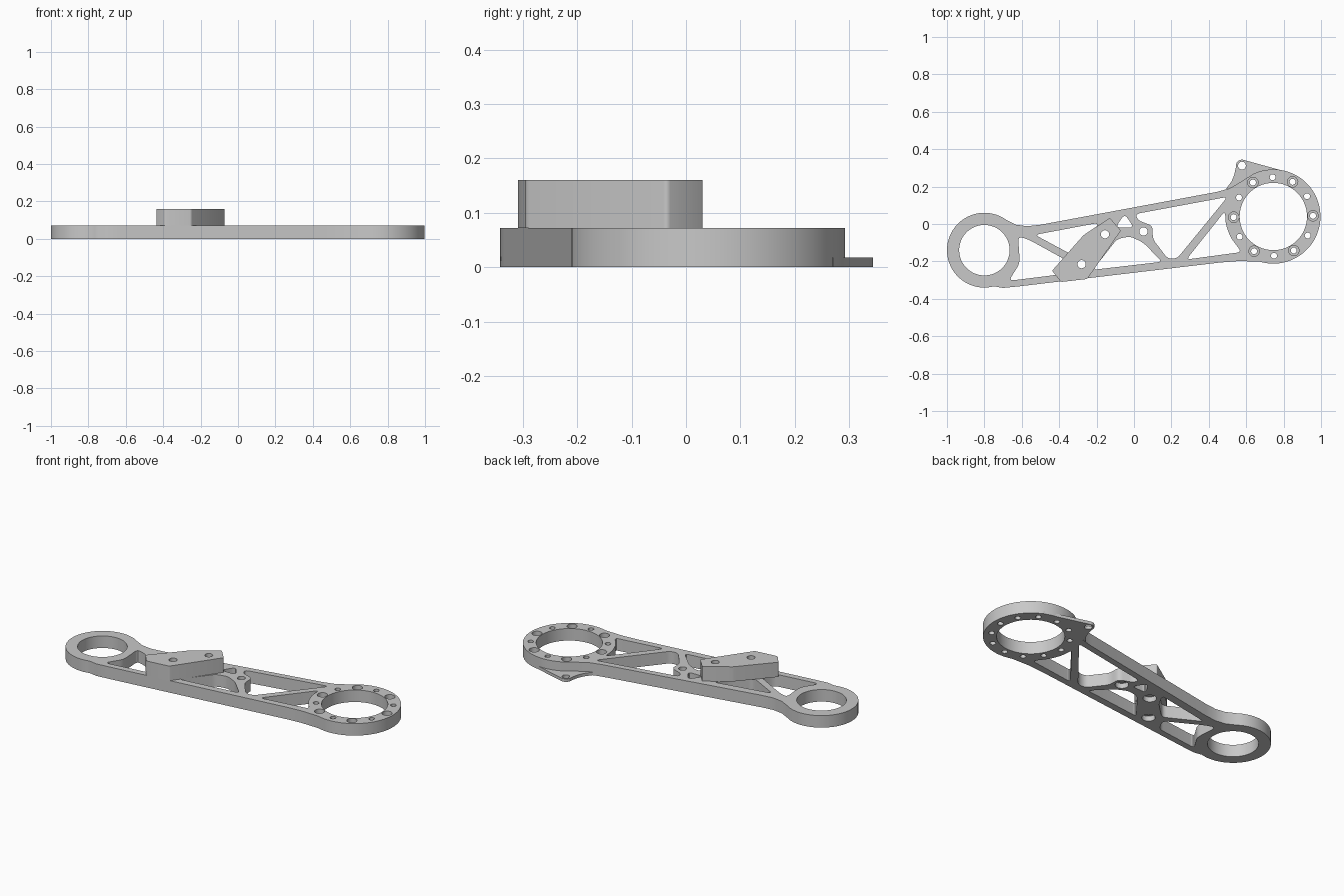
import bpy, bmesh
from math import sin, cos, radians, pi
from mathutils import Vector, Matrix

if "Cube" in bpy.data.objects:
    bpy.data.objects.remove(bpy.data.objects["Cube"])

GREY = bpy.data.materials.new("light_grey")
GREY.use_nodes = True
GREY.diffuse_color = (0.58, 0.58, 0.58, 1)
GREY.node_tree.nodes["Principled BSDF"].inputs["Base Color"].default_value = GREY.diffuse_color

THICK, BLOCK_TOP, TAB_TOP = 0.072, 0.16, 0.018
SMALL_EYE = (-0.8, -0.14)
BIG_EYE = (0.745, 0.04)


def arc(center, r, a0, a1, n):
    """Points on an arc, angles in degrees."""
    steps = [radians(a0 + (a1 - a0) * i / n) for i in range(n + 1)]
    return [(center[0] + r * cos(a), center[1] + r * sin(a)) for a in steps]


def circle(center, r, n=24):
    return arc(center, r, 0, 360, n)[:-1]


def rounded(points, r, steps=5):
    """Closed polygon with softened corners."""
    pts = [Vector(p) for p in points]
    out = []
    for i, p in enumerate(pts):
        a, b = pts[i - 1] - p, pts[(i + 1) % len(pts)] - p
        start = p + a.normalized() * min(r, a.length * 0.45)
        end = p + b.normalized() * min(r, b.length * 0.45)
        for k in range(steps + 1):
            t = k / steps
            out.append(tuple(start * (1 - t) ** 2 + p * 2 * t * (1 - t) + end * t * t))
    return out


def baked_mesh(obj):
    deps = bpy.context.evaluated_depsgraph_get()
    return bpy.data.meshes.new_from_object(obj.evaluated_get(deps))


def plate(name, loops, z0, z1):
    """Flat solid from an outline followed by its hole loops."""
    curve = bpy.data.curves.new(name, "CURVE")
    curve.dimensions, curve.fill_mode = "2D", "BOTH"
    curve.extrude = (z1 - z0) / 2
    for loop in loops:
        spline = curve.splines.new("POLY")
        spline.points.add(len(loop) - 1)
        for point, (x, y) in zip(spline.points, loop):
            point.co = (x, y, 0, 1)
        spline.use_cyclic_u = True
    temp = bpy.data.objects.new(name + "_curve", curve)
    bpy.context.collection.objects.link(temp)
    mesh = baked_mesh(temp)
    bpy.data.objects.remove(temp)
    bm = bmesh.new()
    bm.from_mesh(mesh)
    bmesh.ops.remove_doubles(bm, verts=bm.verts, dist=0.0001)
    bmesh.ops.translate(bm, verts=bm.verts, vec=(0, 0, (z0 + z1) / 2))
    bmesh.ops.recalc_face_normals(bm, faces=bm.faces)
    bm.to_mesh(mesh)
    bm.free()
    mesh.materials.clear()
    mesh.materials.append(GREY)
    obj = bpy.data.objects.new(name, mesh)
    bpy.context.collection.objects.link(obj)
    return obj


def counterbore(obj, bores):
    """Cut round recesses given as (center, radius, z0, z1)."""
    bm = bmesh.new()
    for (x, y), r, z0, z1 in bores:
        bmesh.ops.create_cone(bm, cap_ends=True, segments=24, radius1=r, radius2=r,
                              depth=z1 - z0, matrix=Matrix.Translation((x, y, (z0 + z1) / 2)))
    mesh = bpy.data.meshes.new("recess_cutter")
    bm.to_mesh(mesh)
    bm.free()
    mesh.materials.append(GREY)
    cutter = bpy.data.objects.new("recess_cutter", mesh)
    cutter.hide_render = True
    bpy.context.collection.objects.link(cutter)
    mod = obj.modifiers.new("recesses", "BOOLEAN")
    mod.object, mod.operation, mod.solver = cutter, "DIFFERENCE", "EXACT"
    bpy.context.view_layer.update()
    result = baked_mesh(obj)
    obj.modifiers.clear()
    obj.data = result
    bpy.data.objects.remove(cutter)


def smooth(obj):
    bpy.ops.object.select_all(action="DESELECT")
    obj.select_set(True)
    bpy.context.view_layer.objects.active = obj
    bpy.ops.object.shade_smooth_by_angle(angle=radians(30))


# Arm outline: small eye, lower edge, big eye, upper edge
outline = arc(SMALL_EYE, 0.2, 55, 285, 40)
outline += [(-0.7, -0.342), (-0.62, -0.334), (0.46, -0.206), (0.56, -0.198)]
outline += arc(BIG_EYE, 0.252, 253, 475, 44)
outline += [(0.57, 0.225), (0.51, 0.19), (0.44, 0.171), (-0.5, -0.004),
            (-0.57, -0.012), (-0.63, -0.004)]

# Weight-saving windows between the struts
windows = [
    rounded([(-0.62, -0.065), (-0.56, -0.085), (-0.36, -0.195), (-0.4, -0.27),
             (-0.67, -0.304), (-0.61, -0.21)], 0.03),
    rounded([(-0.53, -0.058), (-0.19, 0.006), (-0.23, -0.07), (-0.33, -0.165)], 0.025),
    rounded([(-0.22, -0.245), (0.15, -0.202), (0.05, -0.1), (-0.02, -0.066),
             (-0.09, -0.08)], 0.025),
    rounded([(0.01, 0.054), (0.5, 0.145), (0.23, -0.185), (0.18, -0.185),
             (0.1, -0.08), (0.1, -0.01), (0.02, 0.02)], 0.025),
    rounded([(0.487, 0.07), (0.28, -0.19), (0.575, -0.15), (0.515, -0.07),
             (0.49, 0)], 0.025),
    rounded([(-0.05, 0.055), (-0.1, -0.02), (0, -0.02)], 0.03),
]

# Bolt holes around the big eye and through the middle bosses
bolts = arc(BIG_EYE, 0.212, 1, 301, 5)
pins = arc(BIG_EYE, 0.21, 31, 331, 5)
block_holes = [(-0.155, -0.055), (-0.28, -0.215)]
bosses = block_holes + [(0.05, -0.04)]
holes = [circle(SMALL_EYE, 0.135, 48), circle(BIG_EYE, 0.18, 56)]
holes += [circle(p, 0.016, 16) for p in bolts + pins]
holes += [circle(p, 0.022, 20) for p in bosses]

arm = plate("arm_frame", [outline] + windows + holes, 0, THICK)
counterbore(arm, [(p, 0.028, 0.035, 0.1) for p in bolts]
            + [(p, 0.036, -0.03, 0.03) for p in bosses])
smooth(arm)

# Raised mounting block on the middle of the arm
block_outline = [(-0.438, -0.25), (-0.39, -0.31), (-0.25, -0.294), (-0.07, -0.035),
                 (-0.13, 0.033), (-0.27, -0.06)]
block = plate("mounting_block",
              [rounded(block_outline, 0.008, 3)] + [circle(p, 0.022, 20) for p in block_holes],
              THICK, BLOCK_TOP)
smooth(block)

# Thin cable tab beside the big eye
tab_eye = (0.577, 0.312)
tab_outline = arc(tab_eye, 0.032, 75, 190, 10)
tab_outline += [(0.535, 0.26), (0.52, 0.225), (0.49, 0.186), (0.53, 0.195)]
tab_outline += arc(BIG_EYE, 0.245, 135, 68, 14) + [(0.85, 0.27)]
tab = plate("cable_tab", [tab_outline, circle(tab_eye, 0.021, 20)], 0, TAB_TOP)
smooth(tab)
